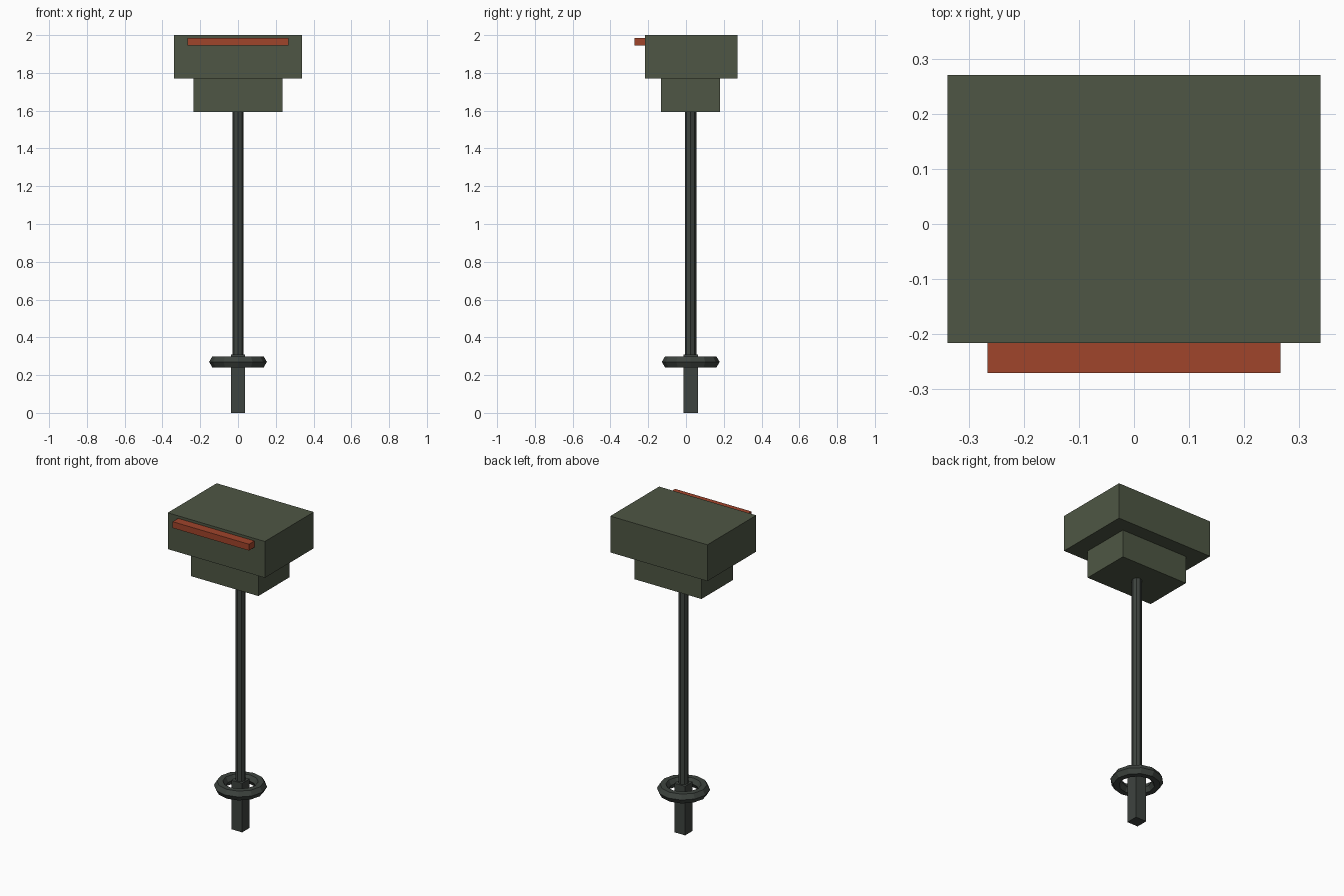
import bpy
import math

if "Cube" in bpy.data.objects:
    bpy.data.objects.remove(bpy.data.objects["Cube"])


def material(name, rgb):
    m = bpy.data.materials.new(name)
    m.diffuse_color = (*rgb, 1.0)
    m.use_nodes = True
    m.node_tree.nodes["Principled BSDF"].inputs["Base Color"].default_value = m.diffuse_color
    return m


olive = material("olive", (0.077, 0.094, 0.058))
gunmetal = material("dark_grey", (0.048, 0.057, 0.050))
red = material("rust_red", (0.352, 0.058, 0.024))

AXIS_Y = 0.025  # the pole and everything under the head shares this centre line


def finish(name, mat):
    ob = bpy.context.object
    ob.name = ob.data.name = name
    ob.data.materials.append(mat)
    return ob


def box(name, mat, x_half, y0, y1, z0, z1):
    bpy.ops.mesh.primitive_cube_add(size=1, location=(0, (y0 + y1) / 2, (z0 + z1) / 2))
    ob = finish(name, mat)
    ob.scale = (2 * x_half, y1 - y0, z1 - z0)
    bpy.ops.object.transform_apply(location=False, rotation=False, scale=True)
    return ob


# Head: wide case on a smaller base, with a front strip
box("head_case", olive, 0.34, -0.217, 0.272, 1.77, 2.0)
box("head_base", olive, 0.235, -0.132, 0.181, 1.594, 1.77)
box("front_strip", red, 0.267, -0.272, -0.207, 1.944, 1.984)

# Pole: eight-sided rod
bpy.ops.mesh.primitive_cylinder_add(vertices=8, radius=0.03, depth=1.30,
                                    location=(0, AXIS_Y, 0.95))
finish("pole", gunmetal)

# Square foot, reaching up through the ring
box("foot", gunmetal, 0.038, AXIS_Y - 0.038, AXIS_Y + 0.038, 0, 0.31)

# Low-poly ring around the foot
bpy.ops.mesh.primitive_torus_add(major_segments=12, minor_segments=6,
                                 major_radius=0.119, minor_radius=0.034,
                                 location=(0, AXIS_Y, 0.27))
finish("ring", gunmetal)
